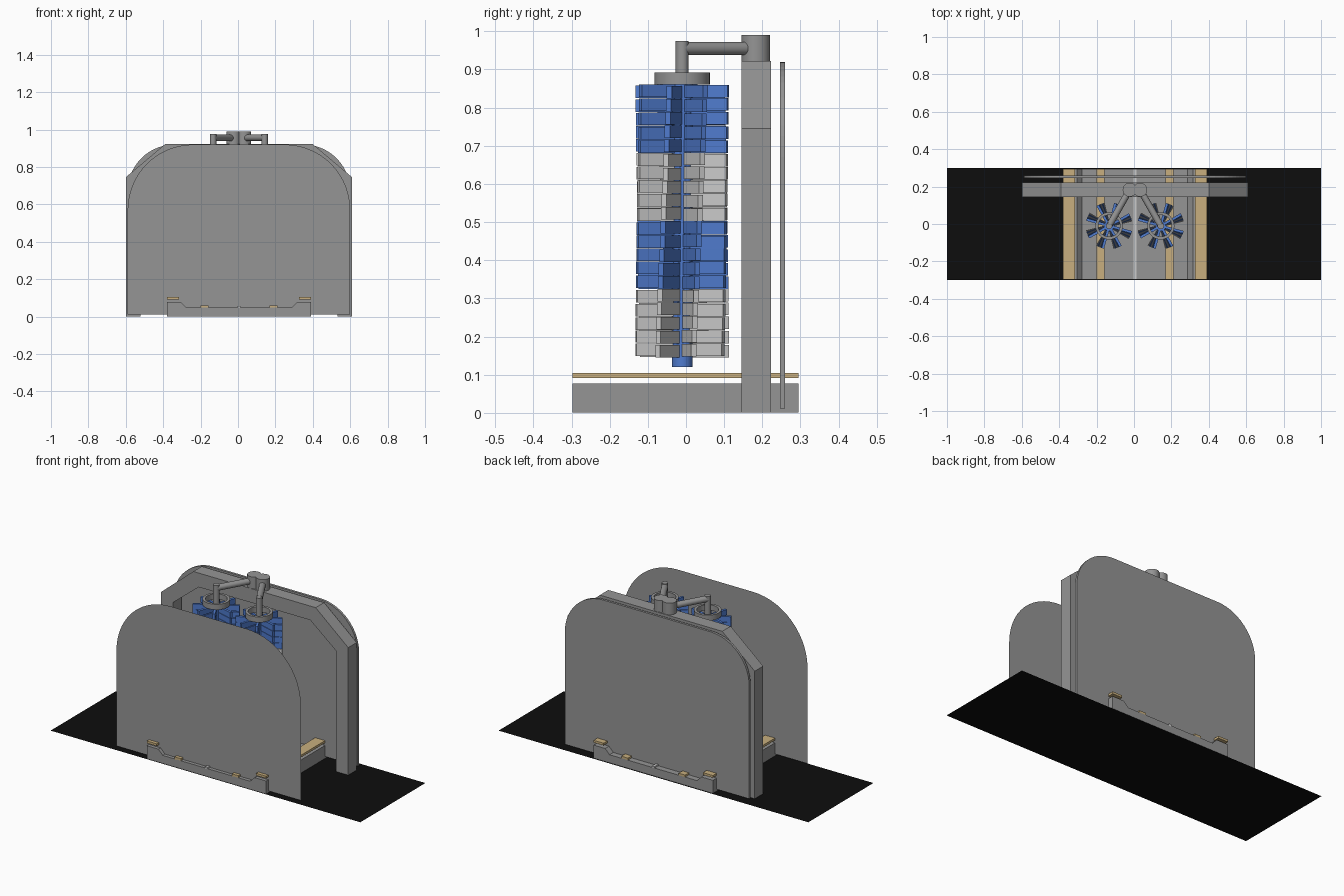
import bpy, bmesh, math
from mathutils import Matrix, Vector

cube = bpy.data.objects.get("Cube")
if cube:
    bpy.data.objects.remove(cube, do_unlink=True)

CX = 0.005  # centre line of the wash station


def material(name, rgb):
    m = bpy.data.materials.new(name)
    m.use_nodes = True
    m.diffuse_color = (*rgb, 1)
    bsdf = m.node_tree.nodes["Principled BSDF"]
    bsdf.inputs["Base Color"].default_value = (*rgb, 1)
    bsdf.inputs["Roughness"].default_value = 0.8
    return m


grey = material("grey", (0.3, 0.3, 0.3))
black = material("black", (0.004, 0.004, 0.004))
tan = material("tan", (0.58, 0.43, 0.21))
blue = material("blue", (0.08, 0.2, 0.62))
pale = material("pale_grey", (0.6, 0.6, 0.6))


def finish(name, bm, mats, smooth=False):
    bmesh.ops.recalc_face_normals(bm, faces=bm.faces)
    mesh = bpy.data.meshes.new(name)
    bm.to_mesh(mesh)
    bm.free()
    for m in mats:
        mesh.materials.append(m)
    ob = bpy.data.objects.new(name, mesh)
    bpy.context.collection.objects.link(ob)
    if smooth:
        bpy.ops.object.select_all(action='DESELECT')
        ob.select_set(True)
        bpy.context.view_layer.objects.active = ob
        bpy.ops.object.shade_smooth_by_angle(angle=math.radians(35))
    return ob


def prism(name, outline, y0, y1, mat):
    """Extrude an x-z outline from y0 to y1 (a flat sheet when equal)."""
    bm = bmesh.new()
    face = bm.faces.new([bm.verts.new((x, y0, z)) for x, z in outline])
    if y1 != y0:
        ext = bmesh.ops.extrude_face_region(bm, geom=[face])
        moved = [g for g in ext["geom"] if isinstance(g, bmesh.types.BMVert)]
        bmesh.ops.translate(bm, verts=moved, vec=(0, y1 - y0, 0))
    return finish(name, bm, [mat])


def mirrored(half):
    """Complete an outline about the centre line from its right half."""
    return [(CX + x, z) for x, z in half] + [(CX - x, z) for x, z in reversed(half)]


def rod(name, a, b, radius, mat, sides=24):
    a, b = Vector(a), Vector(b)
    d = b - a
    bm = bmesh.new()
    bmesh.ops.create_cone(bm, cap_ends=True, segments=sides, radius1=radius,
                          radius2=radius, depth=d.length)
    turn = d.to_track_quat('Z', 'Y').to_matrix().to_4x4()
    bm.transform(Matrix.Translation((a + b) / 2) @ turn)
    return finish(name, bm, [mat], True)


def rect(x0, x1, z0, z1):
    return [(x0, z0), (x1, z0), (x1, z1), (x0, z1)]


def rounded_panel(radius, width=0.595, bottom=0.012, top=0.92, steps=14):
    arc = [(width - radius + radius * math.cos(t), top - radius + radius * math.sin(t))
           for t in (i / steps * math.pi / 2 for i in range(steps + 1))]
    return mirrored([(width, bottom)] + arc)


# Ground sheet
bm = bmesh.new()
bmesh.ops.create_grid(bm, x_segments=1, y_segments=1, size=1)
bm.transform(Matrix.Diagonal((1, 0.3, 1, 1)))
finish("ground_sheet", bm, [black])

# Track bed with raised shoulders, running rails and centre strip
prism("track_bed", mirrored([(0.385, 0.001), (0.385, 0.077), (0.31, 0.077),
                             (0.282, 0.048)]), -0.298, 0.295, grey)
prism("centre_strip", rect(CX - 0.008, CX + 0.008, 0.042, 0.056), -0.298, 0.295, pale)
for side, s in (("left", 1), ("right", -1)):
    prism(side + "_outer_rail", rect(CX + s * 0.353 - 0.032, CX + s * 0.353 + 0.032,
                                     0.092, 0.105), -0.298, 0.295, tan)
    prism(side + "_inner_rail", rect(CX + s * 0.185 - 0.021, CX + s * 0.185 + 0.021,
                                     0.045, 0.06), -0.298, 0.295, tan)

# Gantry with chamfered shoulders, and the two splash panels
outer = [(0.605, 0.001), (0.605, 0.745), (0.395, 0.922)]
inner = [(0.36, 0.84), (0.527, 0.705), (0.527, 0.001)]
ring = ([(CX + x, z) for x, z in outer] + [(CX - x, z) for x, z in reversed(outer)]
        + [(CX - x, z) for x, z in reversed(inner)] + [(CX + x, z) for x, z in inner])
prism("gantry_frame", ring, 0.145, 0.223, grey)
prism("back_panel", rounded_panel(0.25), 0.246, 0.26, grey)
prism("front_panel", rounded_panel(0.35), -0.278, -0.278, grey)

# Rotating brushes: stacked rings of paddles in alternating colour bands
LAYERS, PADDLES, Z0, STEP = 20, 8, 0.146, 0.0357


def brush(name, x, y):
    bm = bmesh.new()
    for layer in range(LAYERS):
        for k in range(PADDLES):
            angle = math.radians(14 + 0.8 * layer) + k * math.tau / PADDLES
            z = Z0 + STEP * (layer + 0.5) + 0.002 * math.sin(k * 2.4 + layer)
            place = (Matrix.Translation((x, y, z)) @ Matrix.Rotation(angle, 4, 'Z')
                     @ Matrix.Translation((0.073, 0, 0))
                     @ Matrix.Diagonal((0.104, 0.014, STEP - 0.003, 1)))
            made = bmesh.ops.create_cube(bm, size=1, matrix=place)
            band = layer // 5 % 2
            for f in {f for v in made["verts"] for f in v.link_faces}:
                f.material_index = band
    finish(name, bm, [pale, blue])


def collar(name, x, y, r_in, r_out, z0, z1, sides=32):
    bm = bmesh.new()
    profile = [(r_in, z0), (r_out, z0), (r_out, z1), (r_in, z1)]
    loops = []
    for i in range(sides):
        a = i * math.tau / sides
        loops.append([bm.verts.new((x + r * math.cos(a), y + r * math.sin(a), z))
                      for r, z in profile])
    for i in range(sides):
        p, q = loops[i], loops[(i + 1) % sides]
        for j in range(4):
            n = (j + 1) % 4
            bm.faces.new((p[j], q[j], q[n], p[n]))
    finish(name, bm, [grey], True)


for side, s in (("left", 1), ("right", -1)):
    x, y = CX + s * 0.138, -0.01
    px, py = CX + s * 0.028, 0.183
    brush(side + "_brush", x, y)
    rod(side + "_brush_core", (x, y, 0.12), (x, y, 0.862), 0.027, blue)
    collar(side + "_brush_collar", x, y, 0.058, 0.073, 0.86, 0.892)
    rod(side + "_brush_post", (x, y, 0.862), (x, y, 0.975), 0.017, grey)
    rod(side + "_swing_arm", (x, y, 0.955), (px, py, 0.955), 0.0175, grey)
    rod(side + "_pivot", (px, py, 0.92), (px, py, 0.99), 0.0375, grey)
